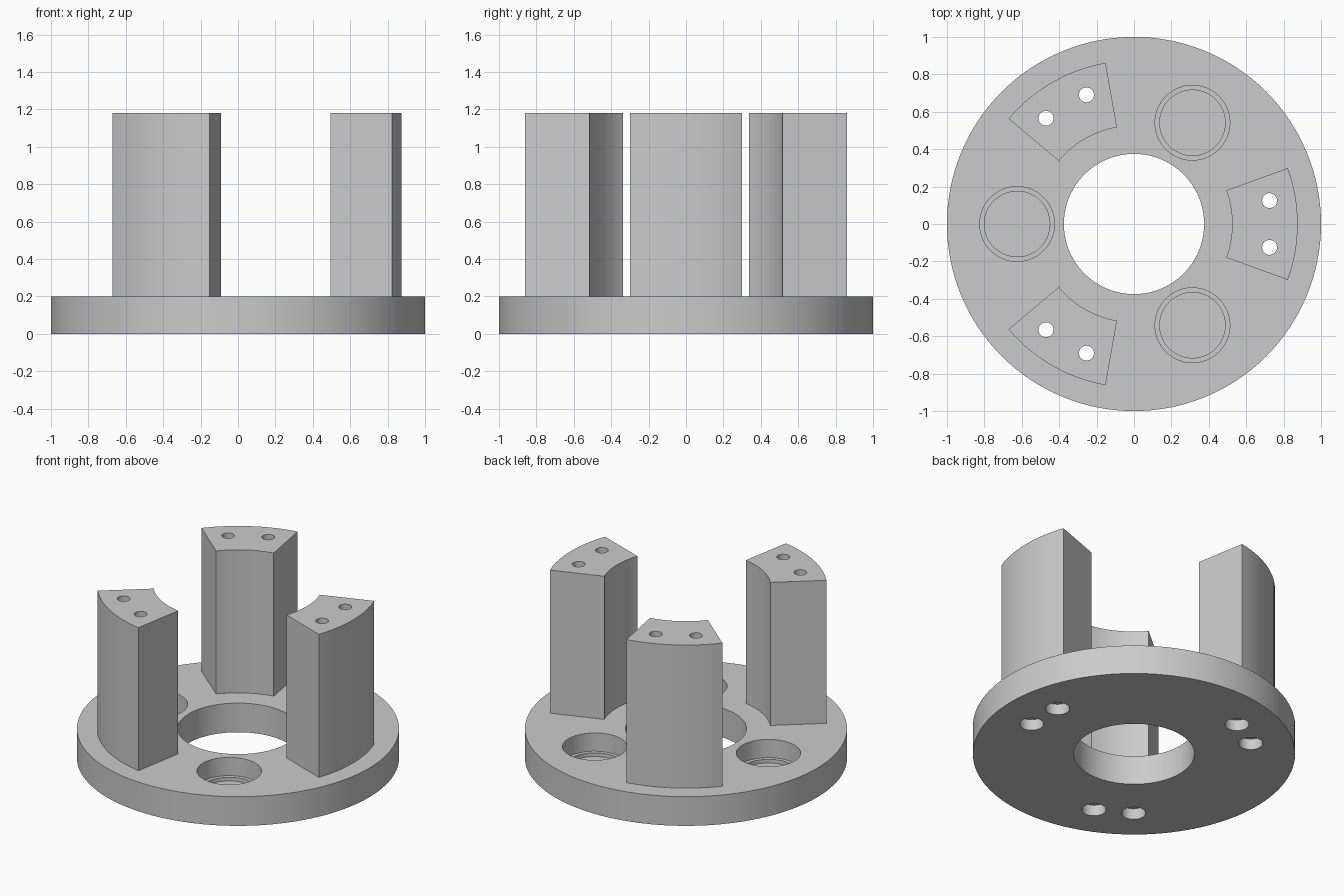
import bpy
import math
from mathutils import Vector

if "Cube" in bpy.data.objects:
    bpy.data.objects.remove(bpy.data.objects["Cube"], do_unlink=True)

PLATE_TOP, POST_TOP = 0.2, 1.18
POST_ANGLES = [0, 120, 240]
POCKET_ANGLES = [60, 180, 300]

grey = bpy.data.materials.new("machined grey")
grey.use_nodes = True
grey.diffuse_color = (0.6, 0.6, 0.6, 1)
grey.node_tree.nodes["Principled BSDF"].inputs["Base Color"].default_value = (0.6, 0.6, 0.6, 1)


def polar(radius, degrees):
    a = math.radians(degrees)
    return Vector((radius * math.cos(a), radius * math.sin(a)))


def prism(name, outline, low, high):
    """Extrude a counter-clockwise outline between two heights."""
    n = len(outline)
    verts = [(p.x, p.y, z) for z in (low, high) for p in outline]
    faces = [list(reversed(range(n))), list(range(n, 2 * n))]
    faces += [(i, (i + 1) % n, (i + 1) % n + n, i + n) for i in range(n)]
    mesh = bpy.data.meshes.new(name)
    mesh.from_pydata(verts, [], faces)
    mesh.materials.append(grey)
    obj = bpy.data.objects.new(name, mesh)
    bpy.context.collection.objects.link(obj)
    return obj


def disc(name, centre, radius, low, high, sides):
    outline = [centre + polar(radius, 360 * i / sides) for i in range(sides)]
    return prism(name, outline, low, high)


def drill(target, centre, radius, low, high, sides=32):
    """Cut a round hole and discard the cutter."""
    cutter = disc("cutter", centre, radius, low, high, sides)
    cutter.hide_render = True
    mod = target.modifiers.new("hole", 'BOOLEAN')
    mod.operation, mod.solver, mod.object = 'DIFFERENCE', 'EXACT', cutter
    bpy.context.view_layer.objects.active = target
    bpy.ops.object.modifier_apply(modifier=mod.name)
    bpy.data.objects.remove(cutter, do_unlink=True)


def finish(obj):
    bpy.ops.object.select_all(action='DESELECT')
    obj.select_set(True)
    bpy.context.view_layer.objects.active = obj
    bpy.ops.object.shade_smooth_by_angle(angle=math.radians(30))


def screw_centres(angle):
    """Two screw positions side by side within a post."""
    out = polar(0.725, angle)
    side = polar(0.125, angle + 90)
    return [out + side, out - side]


# Base plate with central bore
plate = disc("base_plate", Vector((0, 0)), 1.0, 0, PLATE_TOP, 128)
drill(plate, Vector((0, 0)), 0.375, -0.1, 0.3, 96)

# Stepped blind pockets between the posts
for angle in POCKET_ANGLES:
    centre = polar(0.625, angle)
    drill(plate, centre, 0.2, 0.075, 0.3, 64)
    drill(plate, centre, 0.175, 0.05, 0.3, 64)

# Screw holes, counterbored from underneath
for angle in POST_ANGLES:
    for centre in screw_centres(angle):
        drill(plate, centre, 0.04, -0.1, 0.3)
        drill(plate, centre, 0.075, -0.1, 0.075)
finish(plate)

# Arc-shaped posts with screw holes running full height
STEPS = 16
sweep = [-20 + 40 * i / STEPS for i in range(STEPS + 1)]
for name, angle in zip(("left_post", "back_right_post", "front_right_post"), POST_ANGLES):
    outline = [polar(0.875, angle + s) for s in sweep]
    outline += [polar(0.525, angle + s) for s in reversed(sweep)]
    post = prism(name, outline, PLATE_TOP, POST_TOP)
    for centre in screw_centres(angle):
        drill(post, centre, 0.04, 0.1, 1.3)
    finish(post)
